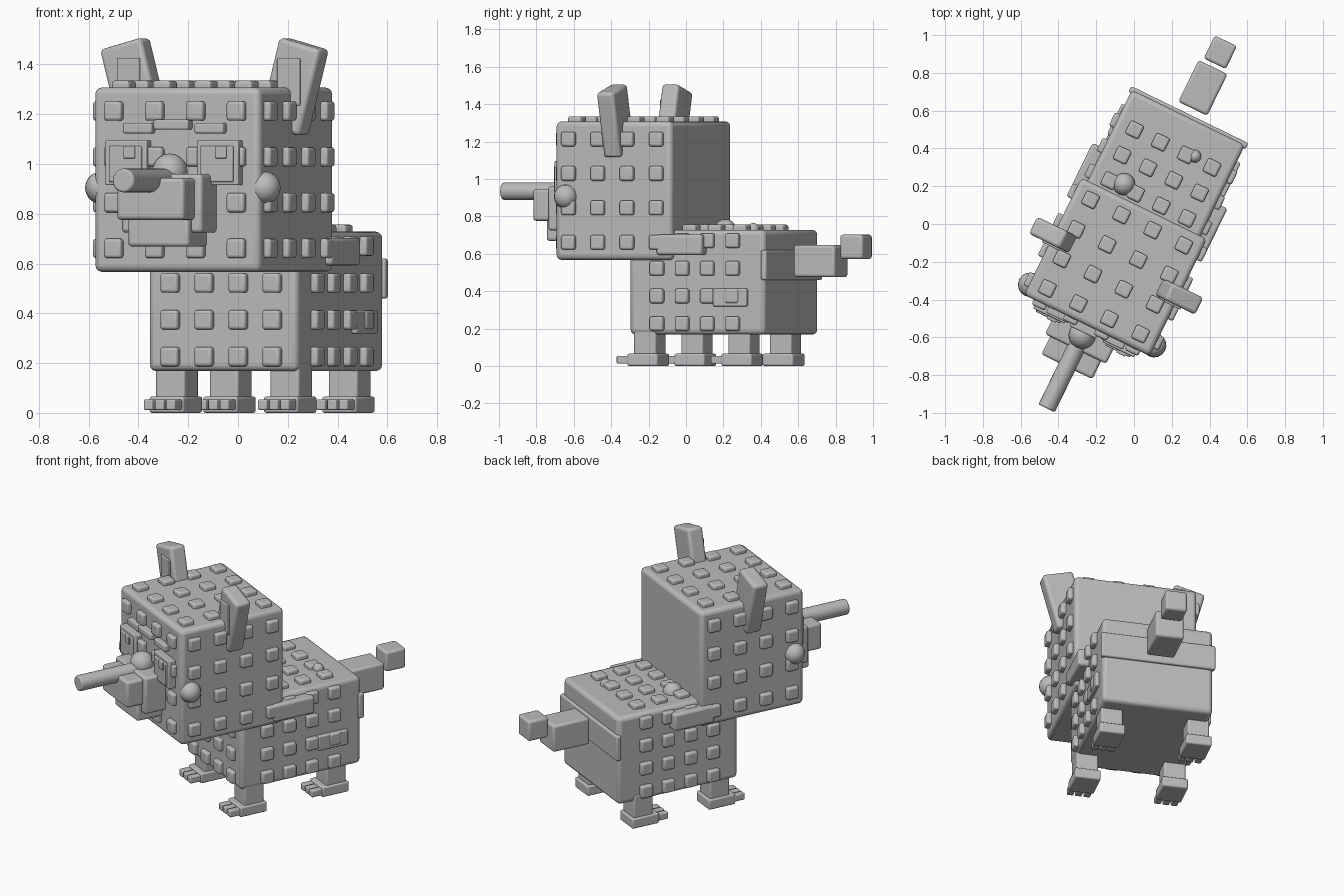
import bpy, math
from mathutils import Matrix, Vector

cube = bpy.data.objects.get("Cube")
if cube:
    bpy.data.objects.remove(cube, do_unlink=True)

grey = bpy.data.materials.new("plain grey")
grey.use_nodes = True
colour = (0.5, 0.5, 0.5, 1)
grey.diffuse_color = colour
grey.node_tree.nodes["Principled BSDF"].inputs["Base Color"].default_value = colour

# The whole animal is turned on its vertical axis
TURN = Matrix.Rotation(math.radians(-26), 4, 'Z')
MID = 0.012  # mirror plane in the animal's own frame


def finish(name, loc, tilt=0):
    ob = bpy.context.object
    ob.name = name
    ob.data.materials.append(grey)
    place = Matrix.Translation(Vector(loc) + Vector((MID, 0, 0)))
    ob.matrix_world = TURN @ place @ Matrix.Rotation(tilt, 4, 'Y')
    bpy.ops.object.shade_smooth_by_angle(angle=math.radians(40))
    return ob


def box(name, loc, size, bevel=0.01, tilt=0):
    bpy.ops.mesh.primitive_cube_add(size=1)
    ob = bpy.context.object
    ob.data.transform(Matrix.Diagonal((*size, 1)))
    mod = ob.modifiers.new("rounded edges", 'BEVEL')
    mod.width, mod.segments = bevel, 3
    return finish(name, loc, tilt)


def span(name, x, y, z, bevel=0.01):
    """Box from ranges along each axis."""
    ends = (x, y, z)
    return box(name, [(a + b) / 2 for a, b in ends], [b - a for a, b in ends], bevel)


def ball(name, loc, r):
    bpy.ops.mesh.primitive_uv_sphere_add(segments=16, ring_count=10, radius=r)
    return finish(name, loc)


def studs(name, centre, half, step):
    """Grids of raised studs on the front, both sides and the top."""
    offsets = (-1.5, -0.5, 0.5, 1.5)
    for axis, sign in ((1, -1), (0, -1), (0, 1), (2, 1)):
        a, b = [i for i in range(3) if i != axis]
        size = [0.078] * 3
        size[axis] = 0.056
        for i in offsets:
            for j in offsets:
                p = list(centre)
                p[axis] = half[axis][sign > 0]
                p[a] += i * step[a]
                p[b] += j * step[b]
                box(name, p, size, 0.012)


# Head and body blocks with their studs
span("head", (-0.37, 0.37), (-0.592, 0.098), (0.567, 1.307), 0.025)
studs("head_stud", (0, -0.247, 0.937),
      ((-0.37, 0.37), (-0.592, 0), (0, 1.307)), (0.183, 0.174, 0.184))
span("body", (-0.333, 0.333), (-0.17, 0.633), (0.168, 0.728), 0.025)
studs("body_stud", (0, 0.225, 0.448),
      ((-0.333, 0.333), (-0.17, 0), (0, 0.728)), (0.152, 0.15, 0.148))

# Rump plate and tail
span("rump_plate", (-0.345, 0.345), (0.615, 0.65), (0.46, 0.62))
span("tail_base", (-0.085, 0.085), (0.685, 0.93), (0.475, 0.647), 0.015)
span("tail_tip", (-0.065, 0.065), (0.95, 1.085), (0.572, 0.702), 0.015)

# Paired parts
for s, side in ((-1, "right"), (1, "left")):
    box(side + "_ear", (s * 0.355, -0.24, 1.31), (0.19, 0.1, 0.36), 0.018,
        s * math.radians(15))
    box(side + "_inner_ear", (s * 0.358, -0.29, 1.33), (0.1, 0.02, 0.19), 0.004)
    box(side + "_wing", (s * 0.36, 0.155, 0.648), (0.075, 0.27, 0.11), 0.015)
    ball(side + "_cheek", (s * 0.365, -0.53, 0.905), 0.065)
    # Eye with pupil and glint
    box(side + "_eye", (s * 0.205, -0.605, 1.005), (0.185, 0.06, 0.18), 0.006)
    box(side + "_pupil", (s * 0.205, -0.62, 1.0), (0.145, 0.05, 0.145), 0.006)
    box(side + "_glint", (s * 0.205 + 0.022, -0.625, 1.048), (0.05, 0.055, 0.05), 0.004)
    box(side + "_brow", (s * 0.16, -0.6, 1.144), (0.13, 0.05, 0.042), 0.008)

# Face centre
box("middle_brow", (-0.005, -0.605, 1.158), (0.155, 0.06, 0.04), 0.008)
ball("nose", (0, -0.65, 0.97), 0.072)
span("muzzle", (-0.18, 0.18), (-0.73, -0.57), (0.724, 0.96), 0.015)
span("snout", (-0.15, 0.15), (-0.835, -0.6), (0.776, 0.944), 0.015)
span("jaw", (-0.137, 0.137), (-0.76, -0.57), (0.668, 0.79), 0.015)
bpy.ops.mesh.primitive_cylinder_add(vertices=20, radius=0.048, depth=0.46)
tube = bpy.context.object
tube.data.transform(Matrix.Rotation(math.pi / 2, 4, 'X'))
rim = tube.modifiers.new("rounded rim", 'BEVEL')
rim.width, rim.segments, rim.limit_method = 0.008, 2, 'ANGLE'
finish("mouth_tube", (0, -0.85, 0.934))

# Bumps on the back and a patch on the flank
ball("back_bump", (-0.152, 0.166, 0.725), 0.06)
ball("small_back_bump", (0.12, 0.464, 0.73), 0.034)
box("flank_patch", (0.335, 0.437, 0.366), (0.04, 0.2, 0.095), 0.008)

# Legs, feet and toes
for name, x, y in (("front_right", -0.258, -0.055), ("front_left", 0.265, -0.08),
                   ("back_right", -0.272, 0.465), ("back_left", 0.255, 0.475)):
    box(name + "_leg", (x, y, 0.12), (0.13, 0.13, 0.18))
    span(name + "_foot", (x - 0.077, x + 0.077), (y - 0.1, y + 0.08), (0, 0.066))
    for k in (-1, 0, 1):
        box(name + "_toe", (x + k * 0.05, y - 0.12, 0.033), (0.04, 0.09, 0.042), 0.006)
